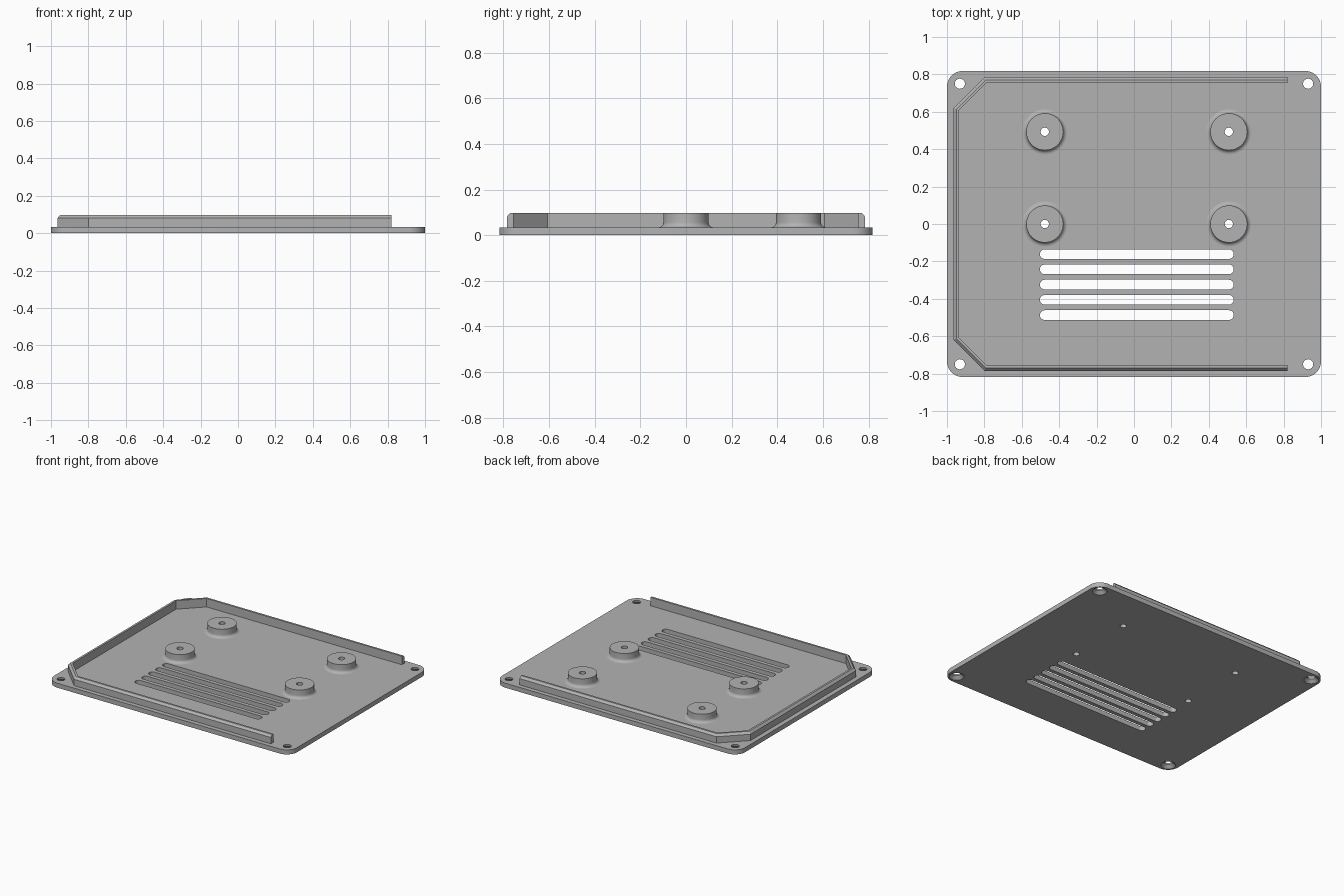
import bpy, bmesh, math
from mathutils import Vector

if "Cube" in bpy.data.objects:
    bpy.data.objects.remove(bpy.data.objects["Cube"])

PLATE, TOP = 0.034, 0.097
HALF_X, HALF_Y = 1.0, 0.818

grey = bpy.data.materials.new("plain grey")
grey.use_nodes = True
grey.diffuse_color = (0.45, 0.45, 0.45, 1)
grey.node_tree.nodes["Principled BSDF"].inputs["Base Color"].default_value = grey.diffuse_color


def make(name, bm):
    bmesh.ops.recalc_face_normals(bm, faces=bm.faces)
    mesh = bpy.data.meshes.new(name)
    bm.to_mesh(mesh)
    bm.free()
    mesh.materials.append(grey)
    obj = bpy.data.objects.new(name, mesh)
    bpy.context.collection.objects.link(obj)
    return obj


def select(obj):
    bpy.ops.object.select_all(action='DESELECT')
    bpy.context.view_layer.objects.active = obj
    obj.select_set(True)


def rounded(cx, cy, hx, hy, r, steps=12):
    """Outline of a rounded rectangle; hx = hy = r gives a circle."""
    pts = []
    for quarter, (sx, sy) in enumerate([(1, 1), (-1, 1), (-1, -1), (1, -1)]):
        for i in range(steps + 1):
            a = (quarter + i / steps) * math.pi / 2
            p = Vector((cx + sx * (hx - r) + r * math.cos(a),
                        cy + sy * (hy - r) + r * math.sin(a)))
            if not pts or (p - pts[-1]).length > 1e-5:
                pts.append(p)
    if (pts[0] - pts[-1]).length < 1e-5:
        pts.pop()
    return pts


def loft(bm, sections, cap=True, closed=False):
    """Skin equal closed sections of 3D points."""
    rings = [[bm.verts.new(p) for p in s] for s in sections]
    pairs = list(zip(rings, rings[1:])) + ([(rings[-1], rings[0])] if closed else [])
    n = len(rings[0])
    for a, b in pairs:
        for i in range(n):
            j = (i + 1) % n
            bm.faces.new((a[i], a[j], b[j], b[i]))
    if cap:
        bm.faces.new(rings[0])
        bm.faces.new(rings[-1])


def at(outline, z):
    return [(p.x, p.y, z) for p in outline]


def disc(x, y, r, z):
    return at(rounded(x, y, r, r, r), z)


bosses = [(x, y) for x in (-0.477, 0.507) for y in (0.0, 0.493)]

# Base plate with rounded corners
bm = bmesh.new()
outline = rounded(0, 0, HALF_X, HALF_Y, 0.085)
loft(bm, [at(outline, 0), at(outline, PLATE)])
plate = make("base_plate", bm)

# Cutter: vent slots, standoff holes and countersunk corner holes
bm = bmesh.new()
for i in range(5):
    slot = rounded(0.015, -0.161 - i * 0.0815, 0.518, 0.026, 0.026, 8)
    loft(bm, [at(slot, -0.05), at(slot, 0.1)])
for x, y in bosses:
    loft(bm, [disc(x, y, 0.022, -0.05), disc(x, y, 0.022, 0.1)])
for x in (-0.931, 0.931):
    for y in (-0.75, 0.75):
        loft(bm, [disc(x, y, 0.05, -0.05), disc(x, y, 0.05, 0),
                  disc(x, y, 0.027, 0.022), disc(x, y, 0.027, 0.1)])
cutter = make("hole_cutter", bm)
cutter.hide_render = True

cut = plate.modifiers.new("holes", 'BOOLEAN')
cut.operation = 'DIFFERENCE'
cut.solver = 'EXACT'
cut.object = cutter
select(plate)
bpy.ops.object.modifier_apply(modifier=cut.name)
bpy.data.objects.remove(cutter)
bpy.ops.object.shade_smooth_by_angle(angle=math.radians(30))

# Standoffs: hollow cylinders with a filleted foot
FILLET = 0.022
for k, (x, y) in enumerate(bosses):
    profile = [(0.022, PLATE), (0.022, TOP), (0.099, TOP)]
    for i in range(7):
        a = i / 6 * math.pi / 2
        profile.append((0.099 + FILLET * (1 - math.cos(a)),
                        PLATE + FILLET * (1 - math.sin(a))))
    bm = bmesh.new()
    loft(bm, [disc(x, y, r, z) for r, z in profile], cap=False, closed=True)
    select(make(f"standoff_{k + 1}", bm))
    bpy.ops.object.shade_smooth_by_angle(angle=math.radians(30))

# Locating lip: chamfered section swept along a mitred three-sided path
half = [Vector((0.82, 0.785)), Vector((-0.80, 0.785)), Vector((-0.965, 0.62))]
path = half + [Vector((p.x, -p.y)) for p in reversed(half)]
section = [(0, PLATE), (0, 0.081), (0.015, TOP), (0.03, TOP), (0.03, PLATE)]
normals = []
for a, b in zip(path, path[1:]):
    d = (b - a).normalized()
    normals.append(Vector((-d.y, d.x)))
sections = []
for i, p in enumerate(path):
    n0, n1 = normals[max(i - 1, 0)], normals[min(i, len(normals) - 1)]
    mitre = (n0 + n1) / (1 + n0.dot(n1))
    sections.append([(*(p + mitre * off), z) for off, z in section])
bm = bmesh.new()
loft(bm, sections)
make("locating_lip", bm)
